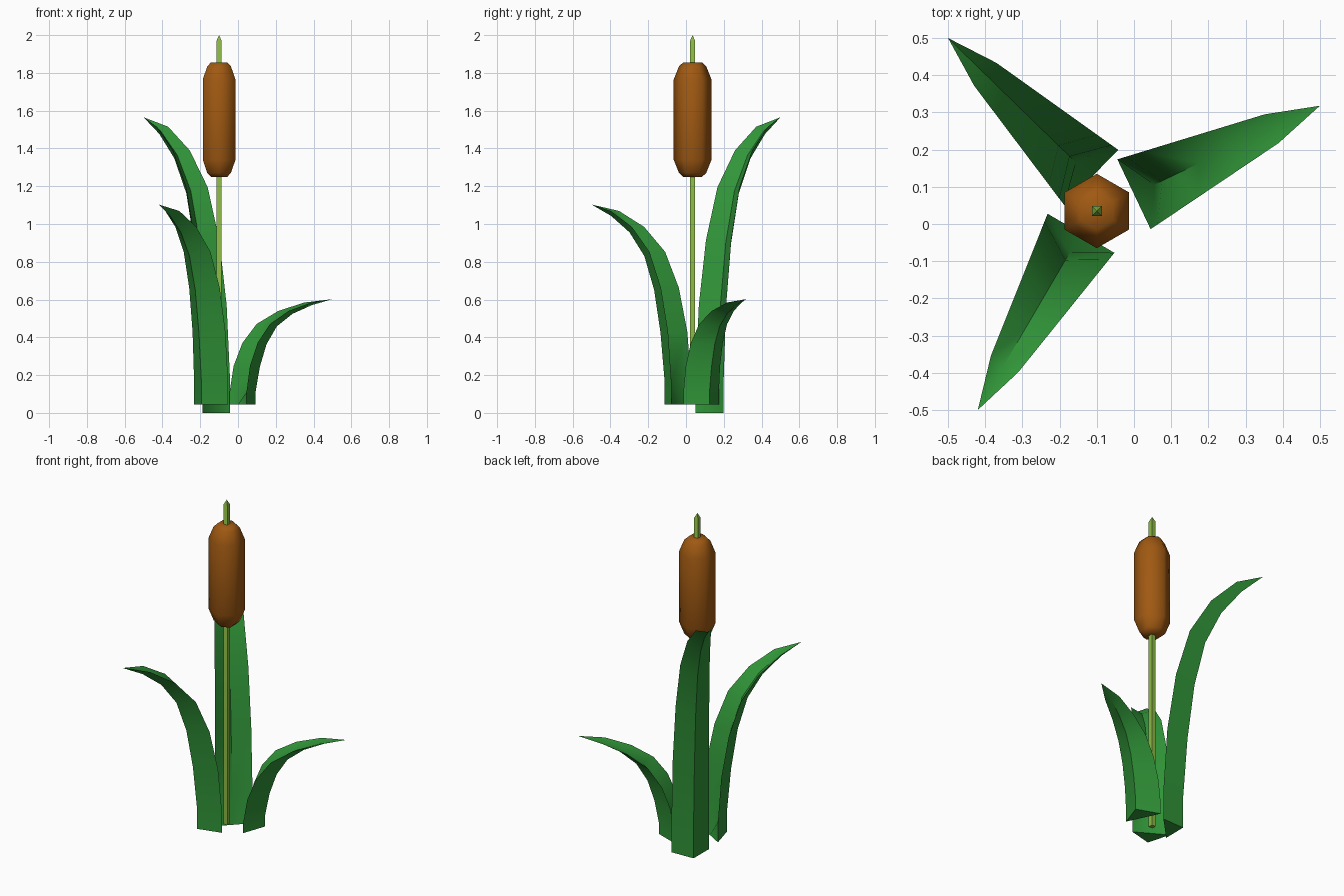
import bpy, bmesh, math
from mathutils import Vector

if "Cube" in bpy.data.objects:
    bpy.data.objects.remove(bpy.data.objects["Cube"])


def material(name, rgb):
    m = bpy.data.materials.new(name)
    m.diffuse_color = (*rgb, 1)
    m.use_nodes = True
    m.node_tree.nodes["Principled BSDF"].inputs["Base Color"].default_value = m.diffuse_color
    return m


LEAF = material("leaf_green", (0.03, 0.30, 0.04))
STEM = material("stem_green", (0.26, 0.48, 0.06))
BROWN = material("seed_brown", (0.35, 0.10, 0.006))


def loft(name, rings, tip, mat, angle):
    """Skin closed rings of points; cap the start, close the end to a tip point or a flat cap."""
    bm = bmesh.new()
    rows = [[bm.verts.new(p) for p in ring] for ring in rings]
    n = len(rows[0])
    for a, b in zip(rows, rows[1:]):
        for i in range(n):
            j = (i + 1) % n
            bm.faces.new((a[i], a[j], b[j], b[i]))
    bm.faces.new(rows[0][::-1])
    if tip is None:
        bm.faces.new(rows[-1])
    else:
        t = bm.verts.new(tip)
        for i in range(n):
            bm.faces.new((rows[-1][i], rows[-1][(i + 1) % n], t))
    bmesh.ops.recalc_face_normals(bm, faces=bm.faces)
    me = bpy.data.meshes.new(name)
    bm.to_mesh(me)
    bm.free()
    me.materials.append(mat)
    ob = bpy.data.objects.new(name, me)
    bpy.context.collection.objects.link(ob)
    bpy.ops.object.select_all(action='DESELECT')
    ob.select_set(True)
    bpy.context.view_layer.objects.active = ob
    bpy.ops.object.shade_smooth_by_angle(angle=math.radians(angle))
    return ob


CX, CY = -0.10, 0.035


def circle(sides, r, z, start):
    return [(CX + r * math.cos(start + math.tau * i / sides),
             CY + r * math.sin(start + math.tau * i / sides), z) for i in range(sides)]


# Square stem with a pointed tip
r = 0.0135 * math.sqrt(2)
loft("stem", [circle(4, r, z, math.pi / 4) for z in (0.045, 1.97)], (CX, CY, 2.0), STEM, 30)

# Six-sided seed head with rounded ends
profile = [(0.05, 1.25), (0.072, 1.27), (0.1, 1.34), (0.1, 1.765), (0.072, 1.835), (0.05, 1.855)]
loft("seed_head", [circle(6, r, z, math.pi / 2) for r, z in profile], None, BROWN, 65)

# Leaf spine: outward reach and height, shared by all three leaves
SPINE = [(0, 0), (0, 0.18), (0.022, 0.57), (0.07, 0.915), (0.147, 1.195),
         (0.265, 1.39), (0.407, 1.515), (0.55, 1.565)]


def leaf(name, base, tip_xy, z0, z_scale):
    """Tapered blade with a V section folded away from the stem."""
    base = Vector((*base, z0))
    out = Vector((tip_xy[0] - base.x, tip_xy[1] - base.y, 0))
    reach_scale = out.length / SPINE[-1][0]
    out.normalize()
    side = Vector((out.y, -out.x, 0))

    def place(reach, height, across=0.0):
        return base + out * reach * reach_scale + side * across + Vector((0, 0, height * z_scale))

    rings = []
    for k, (reach, height) in enumerate(SPINE[:-1]):
        w = 0.104 - 0.15 * reach
        prev, nxt = SPINE[max(k - 1, 0)], SPINE[k + 1]
        t = Vector((nxt[0] - prev[0], nxt[1] - prev[1])).normalized()
        if k == 0:
            t = Vector((0, 1))
        fold = w * (0.98 if k < 2 else 1.05)
        inner = 0.0 if k == 0 else fold * 0.58
        rings.append([
            place(reach, height, -w),
            place(reach + t.y * inner, height - t.x * inner),
            place(reach, height, w),
            place(reach + t.y * fold, height - t.x * fold)])
    loft(name, rings, place(*SPINE[-1]), LEAF, 50)


leaf("tall_leaf", (-0.115, 0.125), (-0.50, 0.50), 0.0, 1.0)
leaf("middle_leaf", (-0.1425, -0.025), (-0.42, -0.50), 0.045, 0.676)
leaf("short_leaf", (0.0, 0.08), (0.50, 0.318), 0.045, 0.356)
